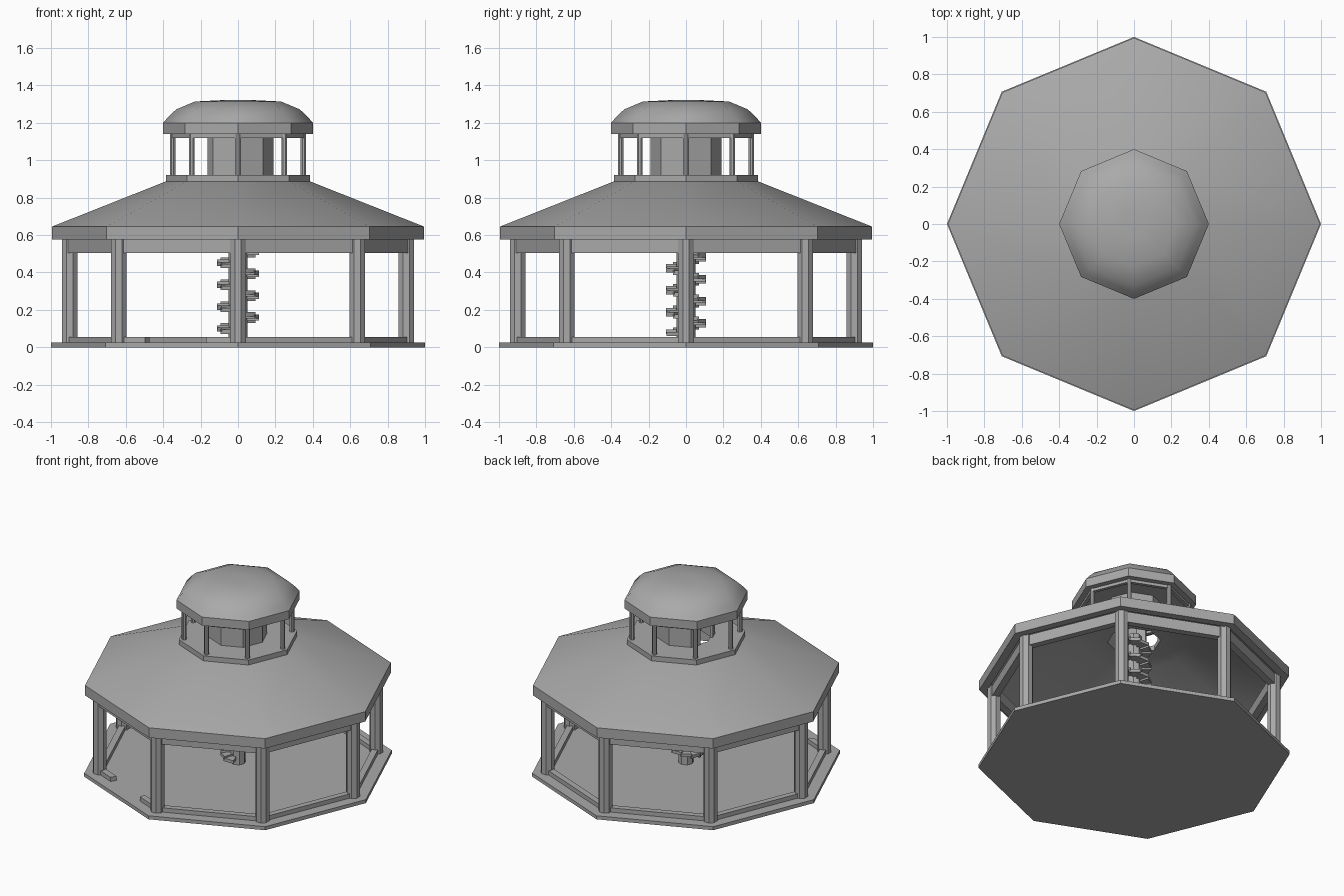
import bpy, bmesh
from math import sin, cos, pi, radians
from mathutils import Vector

if "Cube" in bpy.data.objects:
    bpy.data.objects.remove(bpy.data.objects["Cube"], do_unlink=True)

SIDES = 8
grey = bpy.data.materials.new("plain_grey")
grey.use_nodes = True
colour = (0.4, 0.4, 0.4, 1)
grey.diffuse_color = colour
grey.node_tree.nodes["Principled BSDF"].inputs["Base Color"].default_value = colour


def polar(r, a, z):
    return Vector((r * cos(a), r * sin(a), z))


def finish(name, bm, smooth=False):
    bmesh.ops.recalc_face_normals(bm, faces=bm.faces)
    mesh = bpy.data.meshes.new(name)
    bm.to_mesh(mesh)
    bm.free()
    mesh.materials.append(grey)
    ob = bpy.data.objects.new(name, mesh)
    bpy.context.collection.objects.link(ob)
    if smooth:
        bpy.ops.object.select_all(action='DESELECT')
        ob.select_set(True)
        bpy.context.view_layer.objects.active = ob
        bpy.ops.object.shade_smooth_by_angle(angle=radians(35))
    return ob


def lathe(name, profile, closed=False, smooth=False):
    """Octagonal turning of an (r, z) profile; open profiles get end caps."""
    bm = bmesh.new()
    rings = [[bm.verts.new(polar(r, 2 * pi * i / SIDES, z)) for i in range(SIDES)]
             for r, z in profile]
    pairs = list(zip(rings, rings[1:]))
    if closed:
        pairs.append((rings[-1], rings[0]))
    else:
        bm.faces.new(rings[0])
        bm.faces.new(rings[-1])
    for a, b in pairs:
        for i in range(SIDES):
            j = (i + 1) % SIDES
            bm.faces.new((a[i], a[j], b[j], b[i]))
    return finish(name, bm, smooth)


def prism(bm, outline, z0, z1):
    low, high = [[bm.verts.new((p.x, p.y, z)) for p in outline] for z in (z0, z1)]
    bm.faces.new(low)
    bm.faces.new(high)
    for i in range(len(outline)):
        j = (i + 1) % len(outline)
        bm.faces.new((low[i], low[j], high[j], high[i]))


def side_walls(name, r0, r1, z0, z1, gaps):
    """Octagonal wall; gaps maps a side to the spans that stay on it."""
    bm = bmesh.new()
    for i in range(SIDES):
        a, b = 2 * pi * i / SIDES, 2 * pi * (i + 1) / SIDES
        for t0, t1 in gaps.get(i, [(0, 1)]):
            edge = lambda r, t: polar(r, a, 0).lerp(polar(r, b, 0), t)
            prism(bm, [edge(r0, t0), edge(r1, t0), edge(r1, t1), edge(r0, t1)], z0, z1)
    return finish(name, bm)


def posts(name, ring, radius, z0, z1):
    bm = bmesh.new()
    for i in range(SIDES):
        c = polar(ring, 2 * pi * i / SIDES, 0)
        prism(bm, [c + polar(radius, 2 * pi * k / 8 + pi / 8, 0) for k in range(8)], z0, z1)
    return finish(name, bm)


# Floor, rail with an entrance, posts and beam
lathe("floor", [(1, 0), (1, 0.025)])
side_walls("base_rail", 0.875, 0.92, 0.025, 0.055, {5: [(0, 0.235), (0.735, 1)]})
posts("main_posts", 0.9, 0.045, 0.025, 0.58)
side_walls("main_beam", 0.875, 0.925, 0.505, 0.58, {})

# Hollow main roof with the upper deck and a stair opening
lathe("main_roof", [(0.995, 0.575), (0.995, 0.645), (0.39, 0.885), (0.385, 0.885),
                    (0.385, 0.92), (0.17, 0.92), (0.17, 0.885), (0.36, 0.875),
                    (0.94, 0.645), (0.94, 0.575)], closed=True, smooth=True)

# Cupola: thin posts, frame, inner stair room with a doorway, dome
posts("cupola_posts", 0.35, 0.016, 0.92, 1.14)
side_walls("cupola_beam", 0.335, 0.36, 1.12, 1.14, {})
side_walls("stair_room", 0.17, 0.19, 0.92, 1.14, {3: [(0, 0.5)], 4: [(0.5, 1)]})
lathe("cupola_dome", [(0.4, 1.14), (0.4, 1.2), (0.37, 1.235), (0.33, 1.272),
                      (0.23, 1.314), (0.07, 1.322)], smooth=True)

# Spiral stair around a central pole
lathe("stair_pole", [(0.05, 0.025), (0.05, 0.92)])
PER_TURN, PITCH = 10, 0.117
bm = bmesh.new()
for k in range(int(0.83 / PITCH * PER_TURN)):
    a = 1.5 * pi - 2 * pi * k / PER_TURN
    half = pi / PER_TURN * 1.1
    z = 0.07 + PITCH * k / PER_TURN
    prism(bm, [polar(0.04, a - half, 0), polar(0.112, a - half, 0),
               polar(0.112, a + half, 0), polar(0.04, a + half, 0)], z - 0.01, z + 0.012)
finish("spiral_steps", bm)
